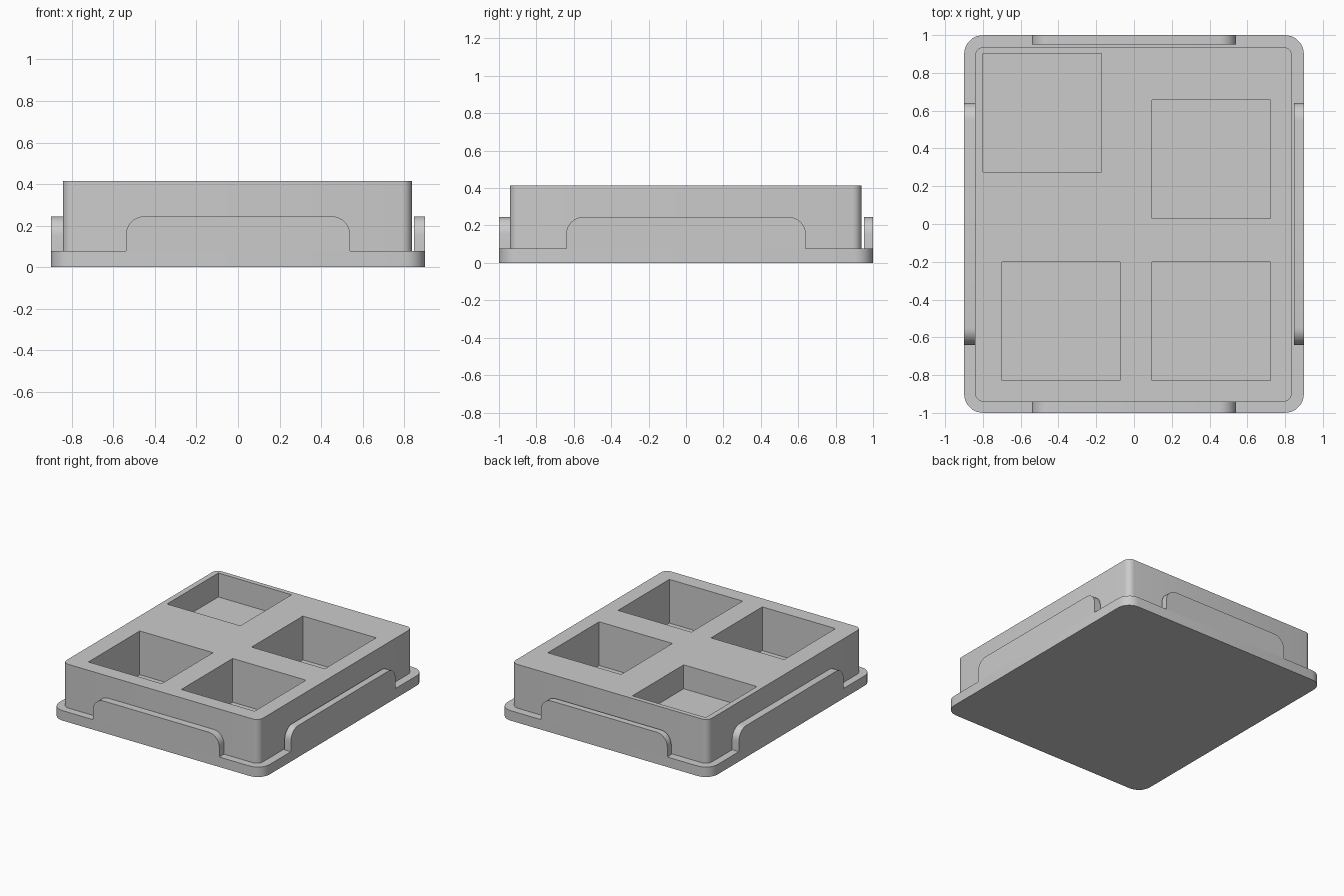
import bpy, bmesh, math

cube = bpy.data.objects.get("Cube")
if cube:
    bpy.data.objects.remove(cube)

grey = bpy.data.materials.new("plain_grey")
grey.use_nodes = True
color = (0.6, 0.6, 0.6, 1)
grey.diffuse_color = color
grey.node_tree.nodes["Principled BSDF"].inputs["Base Color"].default_value = color

BASE_TOP, TAB_TOP, TOP = 0.077, 0.245, 0.415


def finish(name, bm):
    bmesh.ops.recalc_face_normals(bm, faces=bm.faces)
    mesh = bpy.data.meshes.new(name)
    bm.to_mesh(mesh)
    bm.free()
    mesh.materials.append(grey)
    obj = bpy.data.objects.new(name, mesh)
    bpy.context.collection.objects.link(obj)
    return obj


def select(obj):
    bpy.ops.object.select_all(action='DESELECT')
    obj.select_set(True)
    bpy.context.view_layer.objects.active = obj


def smooth(obj):
    select(obj)
    bpy.ops.object.shade_smooth_by_angle(angle=math.radians(35))


def add_box(bm, x0, x1, y0, y1, z0, z1):
    verts = bmesh.ops.create_cube(bm, size=1)["verts"]
    for v in verts:
        v.co = (x1 if v.co.x > 0 else x0, y1 if v.co.y > 0 else y0, z1 if v.co.z > 0 else z0)


def rounded_slab(name, x0, x1, y0, y1, z0, z1, radius, segments):
    bm = bmesh.new()
    add_box(bm, x0, x1, y0, y1, z0, z1)
    upright = [e for e in bm.edges if abs(e.verts[0].co.z - e.verts[1].co.z) > 0.01]
    bmesh.ops.bevel(bm, geom=upright, offset=radius, segments=segments,
                    profile=0.5, affect='EDGES')
    return finish(name, bm)


# Base flange
smooth(rounded_slab("base_flange", -0.9, 0.9, -1, 1, 0, BASE_TOP, 0.1, 5))

# Block with four square pockets, one of them shallow
body = rounded_slab("pocketed_block", -0.843, 0.837, -0.942, 0.938, 0.03, TOP, 0.05, 5)
bm = bmesh.new()
size = 0.627
for x, y, floor in ((-0.80, 0.275, 0.23), (0.095, 0.03, 0.077),
                    (-0.70, -0.828, 0.077), (0.095, -0.828, 0.077)):
    add_box(bm, x, x + size, y, y + size, floor, TOP + 0.1)
cutter = finish("pocket_cutter", bm)
cutter.hide_render = True
cut = body.modifiers.new("pockets", 'BOOLEAN')
cut.operation = 'DIFFERENCE'
cut.solver = 'EXACT'
cut.object = cutter
select(body)
bpy.ops.object.modifier_apply(modifier=cut.name)
bpy.data.objects.remove(cutter)
smooth(body)


# Upright tabs with rounded upper corners along each side
def tab(name, half, inner, outer, along_x):
    r = 0.09
    outline = [(-half, BASE_TOP), (half, BASE_TOP)]
    for side, start in ((1, 0), (-1, 90)):
        for i in range(9):
            a = math.radians(start + i * 11.25)
            outline.append((side * (half - r) + r * math.cos(a), TAB_TOP - r + r * math.sin(a)))
    bm = bmesh.new()
    rings = [[bm.verts.new((s, d, z) if along_x else (d, s, z)) for s, z in outline]
             for d in (inner, outer)]
    for ring in rings:
        bm.faces.new(ring)
    for i in range(len(outline)):
        j = (i + 1) % len(outline)
        bm.faces.new((rings[0][i], rings[0][j], rings[1][j], rings[1][i]))
    smooth(finish(name, bm))


tab("front_tab", 0.54, -0.942, -1, True)
tab("back_tab", 0.54, 0.951, 1, True)
tab("left_tab", 0.64, 0.847, 0.9, False)
tab("right_tab", 0.64, -0.843, -0.9, False)
